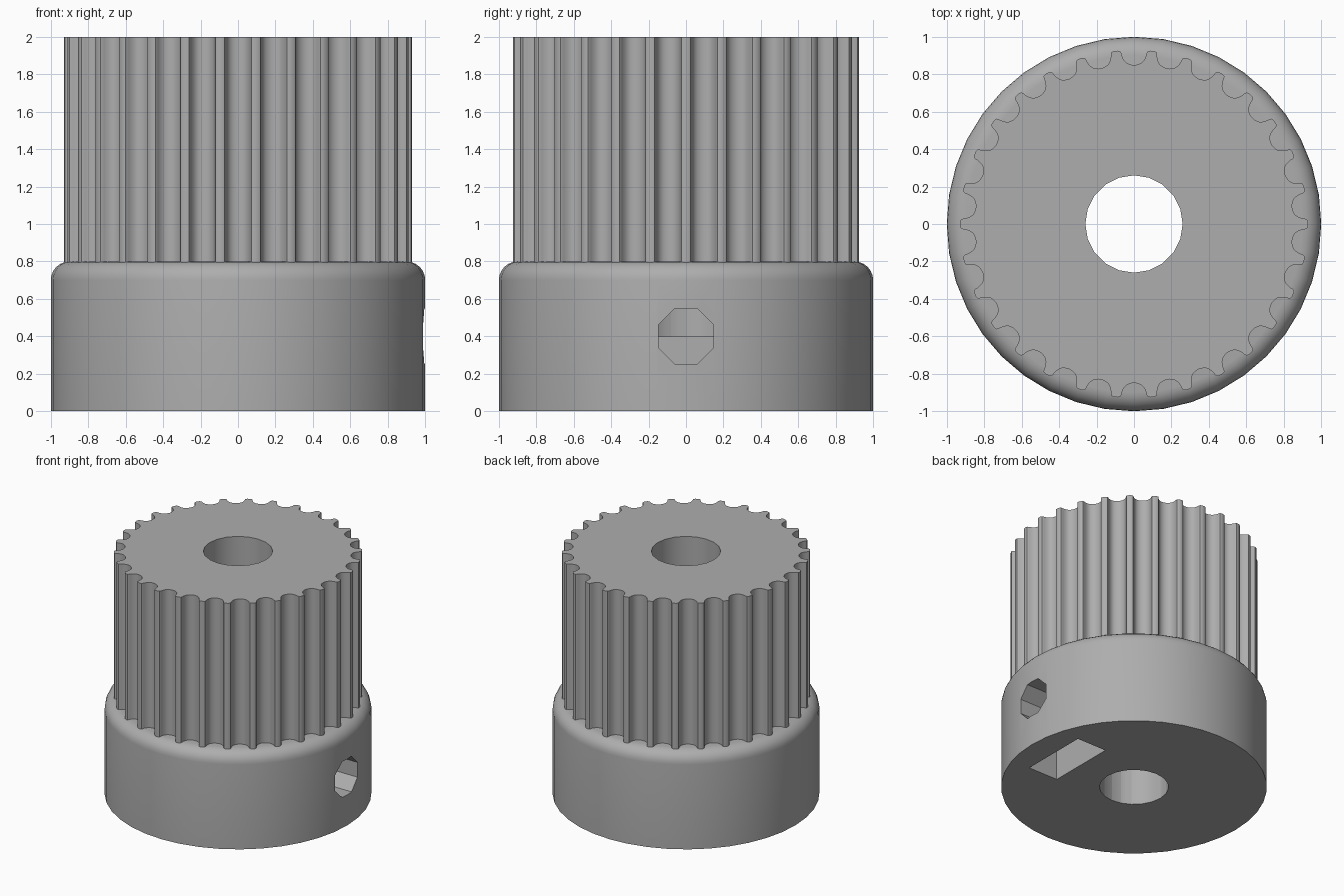
import bpy, bmesh
from math import sin, cos, pi, radians, sqrt
from mathutils import Matrix, Vector

cube = bpy.data.objects.get("Cube")
if cube:
    bpy.data.objects.remove(cube, do_unlink=True)

grey = bpy.data.materials.new("plain_grey")
grey.use_nodes = True
colour = (0.42, 0.42, 0.42, 1)
grey.diffuse_color = colour
grey.node_tree.nodes["Principled BSDF"].inputs["Base Color"].default_value = colour


def finish(name, bm):
    bmesh.ops.recalc_face_normals(bm, faces=bm.faces)
    mesh = bpy.data.meshes.new(name)
    bm.to_mesh(mesh)
    bm.free()
    mesh.materials.append(grey)
    ob = bpy.data.objects.new(name, mesh)
    bpy.context.collection.objects.link(ob)
    return ob


def prism(name, outline, low, high, matrix=Matrix()):
    """Extrude a closed 2D outline along z, then place it."""
    bm = bmesh.new()
    face = bm.faces.new([bm.verts.new((x, y, low)) for x, y in outline])
    up = bmesh.ops.extrude_face_region(bm, geom=[face])
    bmesh.ops.translate(bm, vec=(0, 0, high - low),
                        verts=[v for v in up["geom"] if isinstance(v, bmesh.types.BMVert)])
    bm.transform(matrix)
    return finish(name, bm)


def ring(radius, sides, turn=0):
    return [(radius * cos(2 * pi * i / sides + turn), radius * sin(2 * pi * i / sides + turn))
            for i in range(sides)]


def cut(ob, cutter):
    cutter.hide_render = True
    bpy.context.view_layer.objects.active = ob
    mod = ob.modifiers.new("cut", "BOOLEAN")
    mod.operation, mod.solver, mod.object = "DIFFERENCE", "EXACT", cutter
    bpy.ops.object.modifier_apply(modifier=mod.name)


# Base collar with a rounded upper rim, revolved from a profile
FILLET = 0.1
profile = [(0, 0), (1, 0)]
profile += [(0.9 + FILLET * cos(a), 0.7 + FILLET * sin(a)) for a in (radians(15 * i) for i in range(7))]
profile.append((0, 0.8))
bm = bmesh.new()
verts = [bm.verts.new((x, 0, z)) for x, z in profile]
edges = [bm.edges.new(pair) for pair in zip(verts, verts[1:])]
bmesh.ops.spin(bm, geom=verts + edges, axis=(0, 0, 1), cent=(0, 0, 0), angle=2 * pi, steps=40)
bmesh.ops.remove_doubles(bm, verts=bm.verts, dist=0.0005)
collar = finish("base_collar", bm)

# Toothed drum: one round groove repeated around the rim
TEETH, OUTER = 30, 0.9295
half = [(0.085, 0), (0.073, 0.004), (0.068, 0.013), (0.0655, 0.024), (0.062, 0.034),
        (0.057, 0.044), (0.051, 0.054), (0.041, 0.064), (0.028, 0.071), (0.014, 0.075)]
groove = half + [(0, 0.0765)] + [(-x, d) for x, d in reversed(half)]
rim = sqrt(OUTER ** 2 - half[0][0] ** 2)
outline = []
for i in range(TEETH):
    spin = Matrix.Rotation(2 * pi * i / TEETH, 2)
    outline += [tuple(spin @ Vector((x, rim - d))) for x, d in groove]
drum = prism("toothed_drum", outline, 0.78, 2)

# Shaft bore through both parts
bore = prism("bore_cutter", ring(0.26, 20), -0.2, 2.2)
cut(collar, bore)
cut(drum, bore)

# Nut slot opening in the underside
slot = prism("slot_cutter", [(0.52, -0.285), (0.79, -0.285), (0.79, 0.285), (0.52, 0.285)], -0.1, 0.4)
cut(collar, slot)

# Eight-sided screw hole from the side, with its upper half reaching the bore
side = Matrix(((0, 0, 1, 0), (1, 0, 0, 0), (0, 1, 0, 0.4), (0, 0, 0, 1)))
octagon = ring(0.16, 8, pi / 8)
hole = prism("screw_hole_cutter", octagon, 0.6, 1.2, side)
flat = octagon[0][0]
upper = prism("inner_hole_cutter", [(flat, 0)] + octagon[:4] + [(-flat, 0)], 0, 0.7, side)
cut(collar, hole)
cut(collar, upper)

for helper in (bore, slot, hole, upper):
    bpy.data.objects.remove(helper, do_unlink=True)

# Smooth curved walls, keeping edges sharp
bpy.ops.object.select_all(action="DESELECT")
for ob in (collar, drum):
    ob.select_set(True)
bpy.context.view_layer.objects.active = collar
bpy.ops.object.shade_smooth_by_angle(angle=radians(30))
